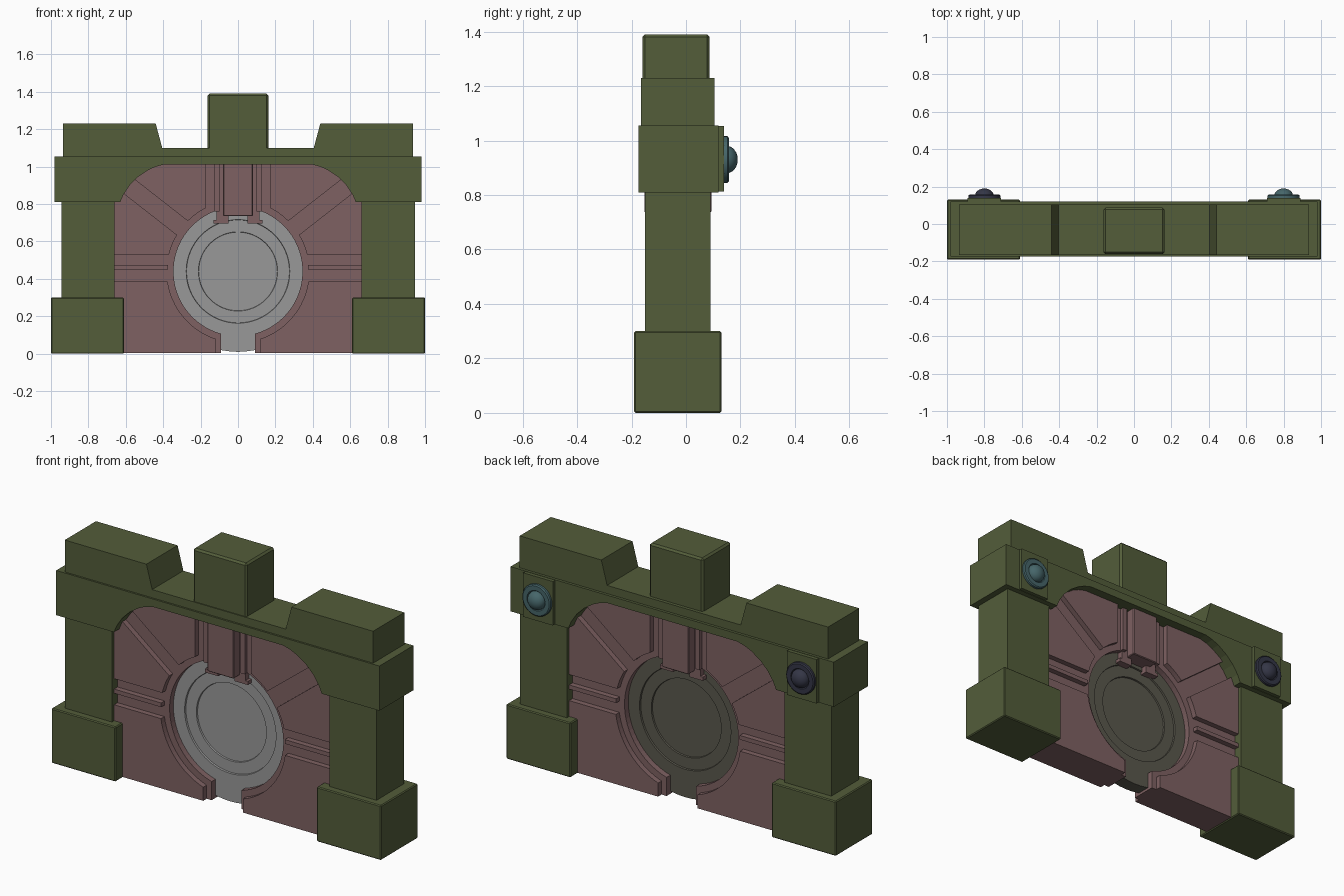
import bpy, bmesh, math
from mathutils import Matrix

if "Cube" in bpy.data.objects:
    bpy.data.objects.remove(bpy.data.objects["Cube"])

CZ = 0.44      # height of the round window
CY = -0.03     # mid plane of the wall


def material(name, rgb):
    m = bpy.data.materials.new(name)
    lin = [((c / 255 + 0.055) / 1.055) ** 2.4 for c in rgb]
    m.diffuse_color = (*lin, 1)
    m.use_nodes = True
    m.node_tree.nodes["Principled BSDF"].inputs["Base Color"].default_value = m.diffuse_color
    return m


GREEN = material("olive green", (83, 93, 58))
PINK = material("dusty rose", (126, 97, 98))
GREY = material("light grey", (153, 153, 153))
DARK = material("dark stone", (90, 88, 77))
TEAL = material("teal", (70, 102, 106))
NAVY = material("navy", (52, 54, 70))


def finish(name, bm, mats, bevel=0):
    bmesh.ops.recalc_face_normals(bm, faces=bm.faces[:])
    me = bpy.data.meshes.new(name)
    bm.to_mesh(me)
    bm.free()
    ob = bpy.data.objects.new(name, me)
    bpy.context.collection.objects.link(ob)
    for m in mats:
        me.materials.append(m)
    if bevel:
        b = ob.modifiers.new("edge", 'BEVEL')
        b.width, b.segments = bevel, 1
    return ob


def prism(name, pts, y0, y1, mat, bevel=0):
    """Extrude an (x, z) outline from y0 to y1."""
    bm = bmesh.new()
    f = bm.faces.new([bm.verts.new((x, y0, z)) for x, z in pts])
    r = bmesh.ops.extrude_face_region(bm, geom=[f])
    vs = [v for v in r["geom"] if isinstance(v, bmesh.types.BMVert)]
    bmesh.ops.translate(bm, verts=vs, vec=(0, y1 - y0, 0))
    return finish(name, bm, [mat], bevel)


def box(name, x0, x1, y0, y1, z0, z1, mat, bevel=0):
    return prism(name, [(x0, z0), (x1, z0), (x1, z1), (x0, z1)], y0, y1, mat, bevel)


def arc(r, a0, a1, n):
    out = []
    for i in range(n + 1):
        a = math.radians(a0 + (a1 - a0) * i / n)
        out.append((r * math.cos(a), CZ + r * math.sin(a)))
    return out


def lathe(name, prof, centre, mats, n=48):
    """Spin a (radius, y) profile around the y axis."""
    bm = bmesh.new()
    vs = [bm.verts.new((r, y, 0)) for r, y in prof]
    es = [bm.edges.new(p) for p in zip(vs, vs[1:])]
    bmesh.ops.spin(bm, geom=vs + es, cent=(0, 0, 0), axis=(0, 1, 0),
                   angle=2 * math.pi, steps=n, use_merge=True)
    bmesh.ops.remove_doubles(bm, verts=bm.verts[:], dist=1e-4)
    bmesh.ops.transform(bm, matrix=Matrix.Translation(centre), verts=bm.verts[:])
    return finish(name, bm, mats)


def smooth(ob):
    bpy.context.view_layer.objects.active = ob
    ob.select_set(True)
    bpy.ops.object.shade_smooth_by_angle(angle=math.radians(30))
    ob.select_set(False)


# lintel with arched underside
half = [(0.98, 1.055), (0.98, 0.81), (0.63, 0.81), (0.612, 0.852), (0.58, 0.9),
        (0.535, 0.945), (0.48, 0.982), (0.44, 1.0), (0.395, 1.012)]
prism("lintel", half + [(-x, z) for x, z in reversed(half)], -0.175, 0.12, GREEN)

# battlement on top of the lintel
half = [(0.935, 1.05), (0.935, 1.23), (0.44, 1.23), (0.405, 1.1)]
prism("battlement", half + [(-x, z) for x, z in reversed(half)], -0.165, 0.105, GREEN)
box("keystone", -0.163, 0.163, -0.16, 0.087, 1.09, 1.39, GREEN, 0.01)

# wall core with a keyhole opening
edge = math.degrees(math.asin(0.09 / 0.345))
prism("wall_core", [(0.09, 0.005)] + arc(0.345, -90 + edge, 270 - edge, 64)
      + [(-0.09, 0.005), (-0.66, 0.005), (-0.66, 1.02), (0.66, 1.02), (0.66, 0.005)],
      CY - 0.07, CY + 0.07, PINK)

# raised wall panels around the round window, leaving channels between them
R, BAND, W = 0.38, math.radians(38), 0.047


def channel_edge(side, x=None, z=None):
    """Point on a diagonal channel edge at a given x or z."""
    px, pz = -side * W * math.sin(BAND), CZ + side * W * math.cos(BAND)
    t = (x - px) / math.cos(BAND) if x is not None else (z - pz) / math.sin(BAND)
    return px + t * math.cos(BAND), pz + t * math.sin(BAND)


def ang_z(z):
    return math.degrees(math.asin((z - CZ) / R))


def ang_x(x):
    return math.degrees(math.acos(x / R))


off = math.degrees(math.asin(W / R))
panels = {
    "lower_panel": arc(R, -ang_x(0.12), ang_z(0.387), 16)
    + [(0.66, 0.387), (0.66, 0.005), (0.12, 0.005)],
    "middle_panel": arc(R, ang_z(0.53), 38 - off, 6)
    + [channel_edge(-1, x=0.66), (0.66, 0.53)],
    "upper_panel": arc(R, 38 + off, ang_x(0.17), 6)
    + [(0.17, 1.02), channel_edge(1, z=1.02)],
}
for s, side in ((1, "right"), (-1, "left")):
    for name, pts in panels.items():
        prism(f"{side}_{name}", [(s * x, z) for x, z in pts], CY - 0.1, CY + 0.1, PINK)

    def sbox(name, x0, x1, *rest):
        a, b = sorted((s * x0, s * x1))
        return box(f"{side}_{name}", a, b, *rest)

    # rib in the side channel, guide rail and hook beside the key block
    sbox("channel_rib", 0.375, 0.66, CY - 0.1, CY + 0.1, 0.45, 0.473, PINK)
    sbox("guide_rail", 0.1, 0.125, CY - 0.09, CY + 0.09, 0.76, 1.02, PINK)
    sbox("hook", 0.05, 0.13, CY - 0.07, CY + 0.07, 0.695, 0.715, PINK)
    sbox("hook_stem", 0.05, 0.115, CY - 0.07, CY + 0.07, 0.715, 0.8, PINK)

    # column and foot
    sbox("column", 0.66, 0.945, -0.15, 0.09, 0.29, 0.83, GREEN)
    sbox("foot", 0.61, 1.0, -0.19, 0.13, 0.0, 0.3, GREEN, 0.005)

    # lamp on the back of the lintel
    sbox("lamp_plate", 0.71, 0.89, 0.11, 0.14, 0.812, 1.053, GREEN)
    mat = TEAL if s > 0 else NAVY
    smooth(lathe(f"{side}_lamp_rim", [(0, 0.135), (0.086, 0.135), (0.086, 0.152),
                                      (0.08, 0.157), (0.055, 0.157), (0.05, 0.15), (0, 0.15)],
                 (s * 0.8, 0, 0.93), [mat], 32))
    dome = [(0.05 * math.cos(a), 0.15 + 0.04 * math.sin(a))
            for a in (i * math.pi / 12 for i in range(7))]
    smooth(lathe(f"{side}_lamp_dome", dome, (s * 0.8, 0, 0.93), [mat], 32))

# key block hanging in the middle of the arch
box("key_block", -0.08, 0.08, CY - 0.123, CY + 0.123, 0.735, 1.02, PINK, 0.004)

# round door: stepped disc, light in front and dark behind
steps = [(0, 0.02), (0.21, 0.02), (0.212, 0.028), (0.275, 0.028), (0.277, 0.037), (0.43, 0.037)]
door = lathe("round_door", [(r, -y) for r, y in steps] + steps[::-1],
             (0, CY, CZ), [GREY, DARK], 64)
for p in door.data.polygons:
    p.material_index = 1 if p.center.y > CY - 0.001 else 0
